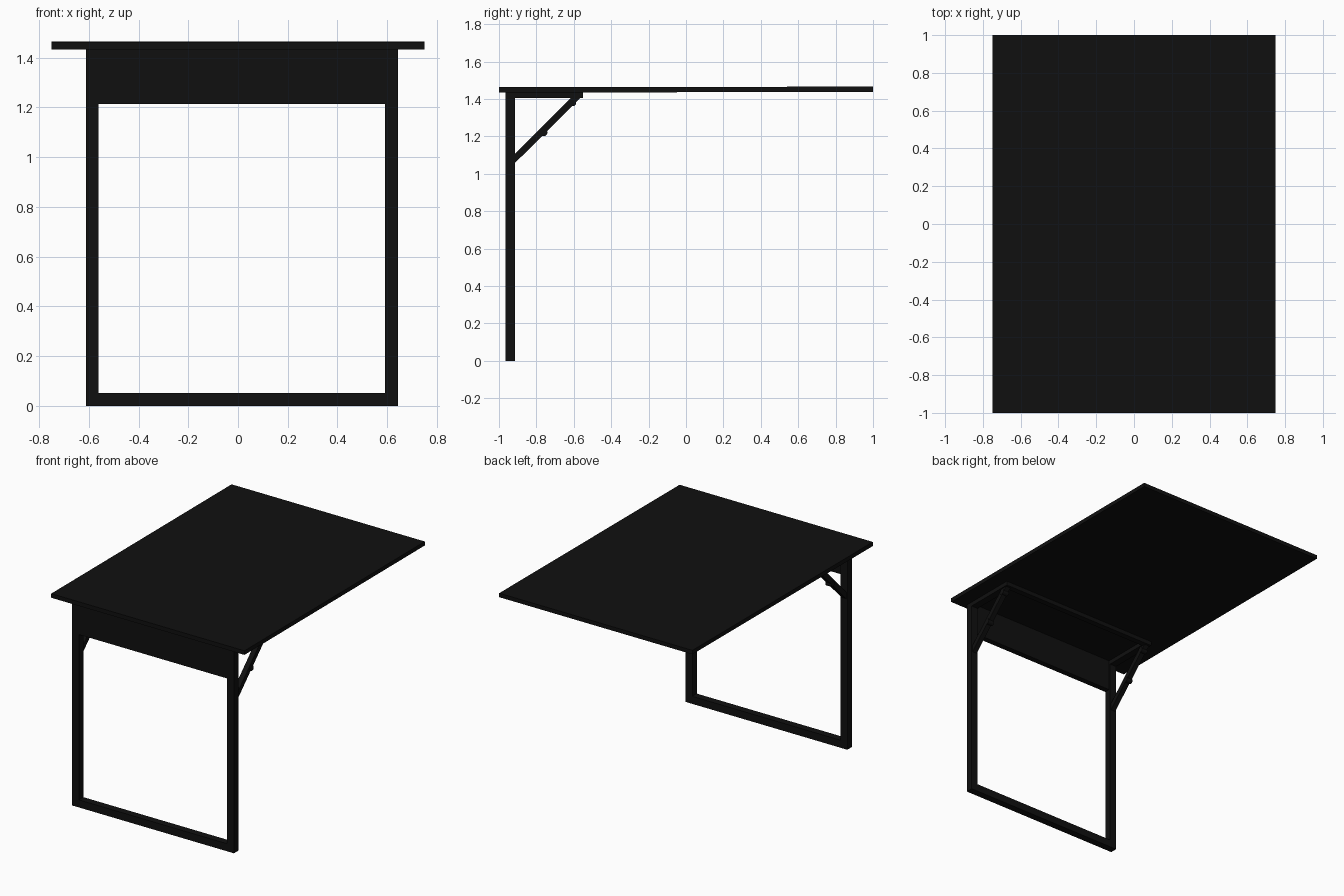
import bpy, math
from mathutils import Vector

if "Cube" in bpy.data.objects:
    bpy.data.objects.remove(bpy.data.objects["Cube"])

black = bpy.data.materials.new("black_paint")
black.diffuse_color = (0.005, 0.005, 0.005, 1)
black.use_nodes = True
black.node_tree.nodes["Principled BSDF"].inputs["Base Color"].default_value = black.diffuse_color

CX = 0.016            # the frame sits slightly off centre under the top
HALF = 0.602          # frame centre to leg centre
LEG = 0.052


def box(name, lo, hi):
    """Box from its two opposite corners."""
    lo, hi = Vector(lo), Vector(hi)
    bpy.ops.mesh.primitive_cube_add(size=1, location=(lo + hi) / 2)
    ob = bpy.context.object
    ob.name = name
    ob.scale = hi - lo
    bpy.ops.object.transform_apply(location=False, rotation=False, scale=True)
    ob.data.materials.append(black)
    return ob


def prism(name, profile, x, width):
    """Side profile of (y, z) points extruded along x."""
    n = len(profile)
    verts = [(x + s * width / 2, y, z) for s in (-1, 1) for y, z in profile]
    faces = [tuple(range(n))[::-1], tuple(range(n, 2 * n))]
    faces += [(i, (i + 1) % n, n + (i + 1) % n, n + i) for i in range(n)]
    me = bpy.data.meshes.new(name)
    me.from_pydata(verts, [], faces)
    ob = bpy.data.objects.new(name, me)
    bpy.context.collection.objects.link(ob)
    me.materials.append(black)
    return ob


# table top, very slightly raised at the back
top = prism("table_top", [(-1, 1.434), (1, 1.438), (1, 1.466), (-1, 1.463)], 0, 1.5)

y0, y1 = -0.965, -0.915
inner = HALF - LEG / 2

for side, s in (("left", -1), ("right", 1)):
    x = CX + s * HALF
    # upright leg and the rail under the top
    box(side + "_leg", (x - LEG / 2, y0, 0), (x + LEG / 2, y1, 1.435))
    box(side + "_top_rail", (x - LEG / 2, y1, 1.405), (x + LEG / 2, -0.55, 1.435))
    # diagonal brace
    prism(side + "_brace",
          [(-0.917, 1.055), (-0.565, 1.406), (-0.615, 1.406), (-0.917, 1.104)], x, 0.036)
    # round brace pivots
    for tag, y, z in (("lower", -0.76, 1.22), ("upper", -0.606, 1.38)):
        bpy.ops.mesh.primitive_cylinder_add(vertices=20, radius=0.019, depth=0.046,
                                            location=(x, y, z),
                                            rotation=(0, math.pi / 2, 0))
        pin = bpy.context.object
        pin.name = f"{side}_{tag}_pivot"
        pin.data.materials.append(black)
        bpy.ops.object.shade_smooth_by_angle()

# cross members between the two sides
box("foot_bar", (CX - inner, y0, 0), (CX + inner, y1, 0.053))
box("front_panel", (CX - inner, y0, 1.213), (CX + inner, -0.925, 1.435))
box("rear_cross_rail", (CX - inner, -0.59, 1.405), (CX + inner, -0.55, 1.435))
